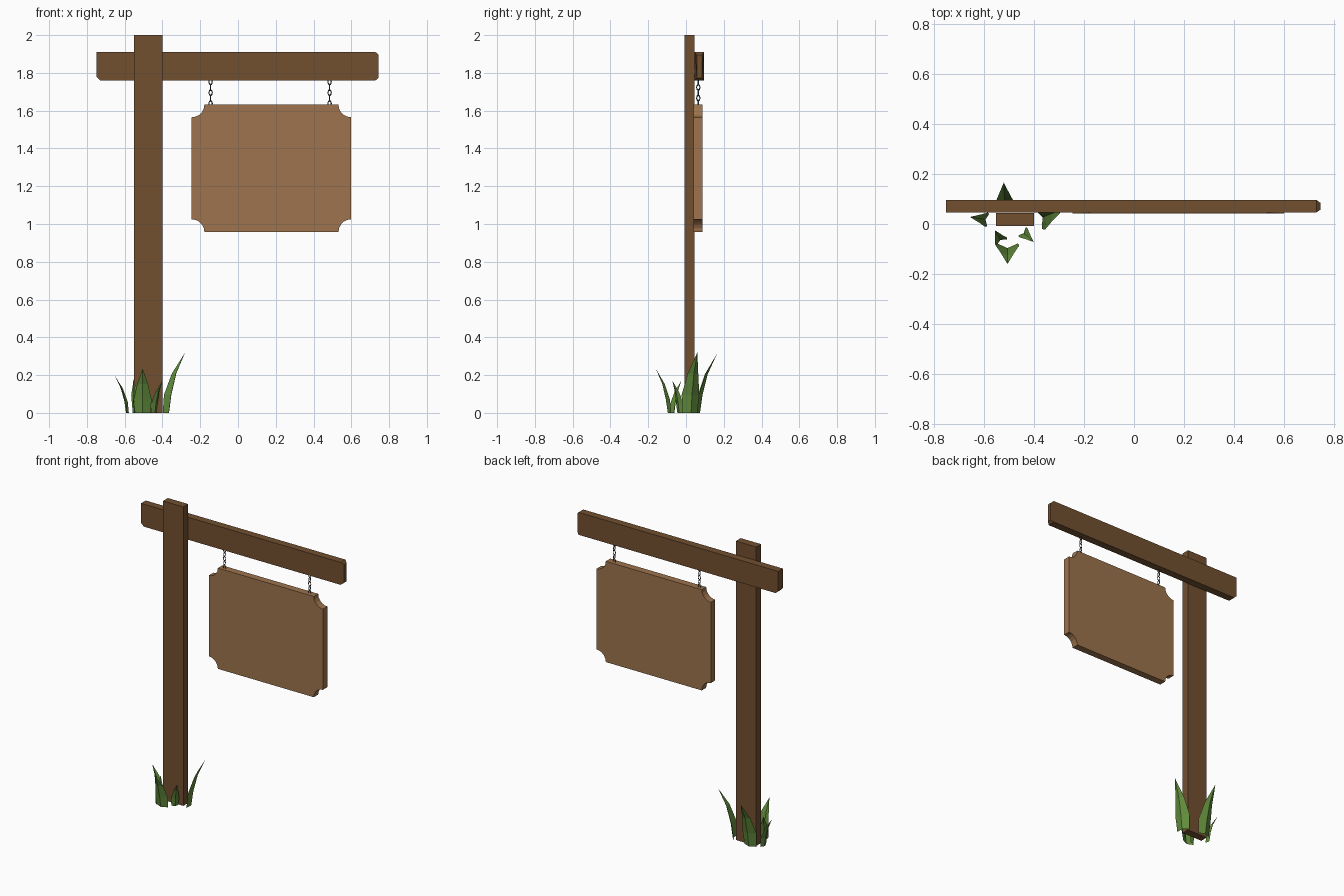
import bpy, math
from mathutils import Vector

if "Cube" in bpy.data.objects:
    bpy.data.objects.remove(bpy.data.objects["Cube"])


def mat(name, rgb):
    m = bpy.data.materials.new(name)
    m.diffuse_color = (*rgb, 1)
    m.use_nodes = True
    m.node_tree.nodes["Principled BSDF"].inputs["Base Color"].default_value = m.diffuse_color
    return m


WOOD = mat("dark_wood", (0.17, 0.08, 0.03))
BOARD = mat("light_wood", (0.34, 0.175, 0.075))
METAL = mat("metal", (0.08, 0.08, 0.085))
GRASS = mat("grass", (0.12, 0.26, 0.045))


def add_mesh(name, verts, faces, m):
    me = bpy.data.meshes.new(name)
    me.from_pydata(verts, [], faces)
    me.materials.append(m)
    ob = bpy.data.objects.new(name, me)
    bpy.context.collection.objects.link(ob)
    return ob


def prism(name, outline, y0, y1, m):
    """Extrude a counter-clockwise xz outline from y0 to y1."""
    n = len(outline)
    verts = [(x, y, z) for y in (y0, y1) for x, z in outline]
    faces = [tuple(range(n)), tuple(range(2 * n - 1, n - 1, -1))]
    faces += [(i, i + n, (i + 1) % n + n, (i + 1) % n) for i in range(n)]
    return add_mesh(name, verts, faces, m)


# Upright post
prism("post", [(-0.55, 0), (-0.40, 0), (-0.40, 2), (-0.55, 2)], -0.007, 0.044, WOOD)

# Cross beam: worn lower corner on the left, chamfered end on the right
beam = prism("cross_beam", [(-0.75, 1.78), (-0.73, 1.76), (0.728, 1.76), (0.745, 1.76),
                            (0.745, 1.91), (0.728, 1.91), (-0.75, 1.91)], 0.046, 0.096, WOOD)
for v in beam.data.vertices:
    if v.co.x > 0.74:
        v.co.y += 0.012 if v.co.y < 0.07 else -0.012
        v.co.z += 0.014 if v.co.z < 1.83 else -0.014

# Hanging board with scooped corners
CX, CZ, HW, HH, R = 0.177, 1.295, 0.422, 0.337, 0.067
outline = []
for sx, sz, start in ((-1, -1, 90), (1, -1, 180), (1, 1, 270), (-1, 1, 0)):
    for i in range(6):
        a = math.radians(start - 18 * i)
        outline.append((CX + sx * HW + R * math.cos(a), CZ + sz * HH + R * math.sin(a)))
prism("sign_board", outline, 0.041, 0.088, BOARD)

# Chains of alternating links
LINKS = 5
for side, x in (("left", -0.145), ("right", 0.485)):
    for i in range(LINKS):
        z = 1.638 + i * (1.752 - 1.638) / (LINKS - 1)
        bpy.ops.mesh.primitive_torus_add(major_segments=8, minor_segments=4,
                                         major_radius=0.010, minor_radius=0.003,
                                         location=(x, 0.065, z),
                                         rotation=(math.pi / 2, 0, (i % 2) * math.pi / 2))
        ob = bpy.context.object
        ob.name = f"{side}_chain_link_{i + 1}"
        ob.scale = (0.9, 1.45, 1)
        ob.data.materials.append(METAL)


def blade(name, base, tip, width):
    """Folded grass blade curving outward from base to tip."""
    base = Vector((*base, 0))
    lean = Vector((tip[0], tip[1], 0)) - base
    out = lean.normalized()
    side = Vector((-out.y, out.x, 0))
    verts, faces = [], []
    for t, w in ((0, 0.85), (0.3, 1), (0.65, 0.6)):
        c = base + lean * t ** 2 + Vector((0, 0, tip[2] * t))
        h = width * w / 2
        verts += [c - side * h, c + out * h * 0.45, c + side * h]
    verts.append(base + lean + Vector((0, 0, tip[2])))
    for r in (0, 3):
        faces += [(r + k, r + k + 1, r + k + 4, r + k + 3) for k in (0, 1)]
    faces += [(6, 7, 9), (7, 8, 9)]
    add_mesh(name, verts, faces, GRASS)


# Grass tuft around the foot of the post
for i, (b, t, w) in enumerate([
        ((-0.505, -0.078), (-0.505, -0.16, 0.235), 0.095),
        ((-0.515, 0.055), (-0.52, 0.165, 0.315), 0.10),
        ((-0.383, 0.02), (-0.28, 0.06, 0.32), 0.10),
        ((-0.582, 0.016), (-0.655, 0.028, 0.20), 0.058),
        ((-0.528, -0.073), (-0.555, -0.025, 0.17), 0.056),
        ((-0.447, -0.03), (-0.40, -0.072, 0.17), 0.05)]):
    blade(f"grass_blade_{i + 1}", b, t, w)
